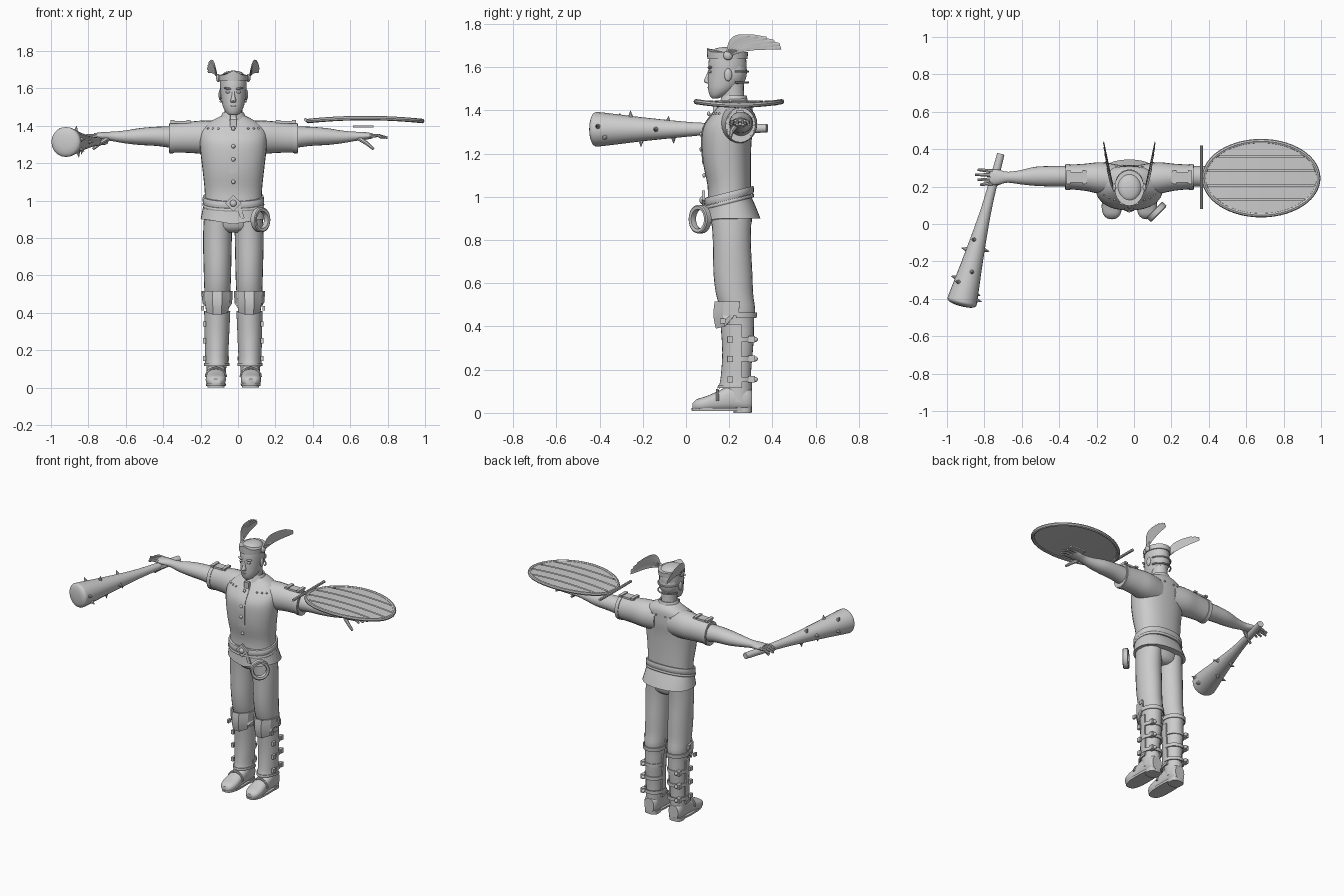
import bpy, bmesh, math
from math import sin, cos, pi, radians
from mathutils import Vector, Matrix

cube = bpy.data.objects.get("Cube")
if cube:
    bpy.data.objects.remove(cube)

GREY = (0.6, 0.6, 0.6, 1)
mat = bpy.data.materials.new("plain grey")
mat.use_nodes = True
mat.diffuse_color = GREY
mat.node_tree.nodes["Principled BSDF"].inputs["Base Color"].default_value = GREY
CX = -0.025  # body centre line


def finish(name, bm, mirror=False, angle=40):
    bmesh.ops.recalc_face_normals(bm, faces=bm.faces)
    me = bpy.data.meshes.new(name)
    bm.to_mesh(me)
    bm.free()
    me.polygons.foreach_set("use_smooth", [True] * len(me.polygons))
    me.set_sharp_from_angle(angle=radians(angle))
    me.materials.append(mat)
    ob = bpy.data.objects.new(name, me)
    ob.location.x = CX
    bpy.context.collection.objects.link(ob)
    if mirror:
        ob.modifiers.new("mirror", 'MIRROR').use_mirror_merge = False
    return ob


def spline(rows, steps):
    """Catmull-Rom interpolation between rows of numbers."""
    out = []
    for i in range(len(rows) - 1):
        a, b, c, d = (rows[max(i - 1, 0)], rows[i], rows[i + 1], rows[min(i + 2, len(rows) - 1)])
        for k in range(steps):
            t = k / steps
            out.append([q + 0.5 * t * (r - p + t * (2 * p - 5 * q + 4 * r - s + t * (3 * (q - r) + s - p)))
                        for p, q, r, s in zip(a, b, c, d)])
    return out + [list(rows[-1])]


def loft(name, axis, rings, n=24, arc=None, thick=0, pw=2, steps=3, mirror=False, warp=None, angle=40, grow=0):
    """Skin elliptical rings (position, u, v, radius u, radius v) along an axis."""
    bm = bmesh.new()
    a0, a1 = arc or (0, 360)
    count = n + 1 if arc else n
    loops = []
    for pos, u, v, ru, rv in spline(rings, steps):
        loop = []
        for k in range(count):
            a = radians(a0 + (a1 - a0) * k / n)
            c, s = cos(a), sin(a)
            p = [u + (ru + grow) * math.copysign(abs(c) ** (2 / pw), c),
                 v + (rv + grow) * math.copysign(abs(s) ** (2 / pw), s)]
            p.insert("xyz".index(axis), pos)
            loop.append(bm.verts.new(warp(*p) if warp else p))
        loops.append(loop)
    for lo, hi in zip(loops, loops[1:]):
        for k in range(n):
            j = (k + 1) % count
            bm.faces.new((lo[k], lo[j], hi[j], hi[k]))
    if not arc:
        bm.faces.new(loops[0])
        bm.faces.new(loops[-1])
    if thick:
        bmesh.ops.recalc_face_normals(bm, faces=bm.faces)
        bmesh.ops.solidify(bm, geom=bm.faces[:], thickness=thick)
    return finish(name, bm, mirror, angle)


def blobs(name, places, size, mirror=False, rot=None):
    """Small rounded lumps, one ellipsoid at each place."""
    bm = bmesh.new()
    for p in places:
        m = Matrix.Translation(p) @ (rot or Matrix()) @ Matrix.Diagonal((*size, 1))
        bmesh.ops.create_uvsphere(bm, u_segments=12, v_segments=8, radius=1, matrix=m)
    return finish(name, bm, mirror)


def boxes(name, places, size, mirror=False, rot=None):
    bm = bmesh.new()
    for p in places:
        m = Matrix.Translation(p) @ (rot or Matrix()) @ Matrix.Diagonal((*size, 1))
        bmesh.ops.create_cube(bm, size=1, matrix=m)
    return finish(name, bm, mirror)


def tube(name, paths, r, tip=1, cyclic=False, mirror=False):
    cu = bpy.data.curves.new(name, 'CURVE')
    cu.dimensions, cu.bevel_depth, cu.bevel_resolution, cu.use_fill_caps = '3D', r, 2, True
    for pts in paths:
        sp = cu.splines.new('POLY')
        sp.points.add(len(pts) - 1)
        for i, p in enumerate(pts):
            sp.points[i].co = (*p, 1)
            sp.points[i].radius = 1 + (tip - 1) * i / (len(pts) - 1)
        sp.use_cyclic_u = cyclic
    tmp = bpy.data.objects.new(name, cu)
    bm = bmesh.new()
    bm.from_mesh(bpy.data.meshes.new_from_object(tmp))
    bpy.data.objects.remove(tmp)
    return finish(name, bm, mirror)


# Shirt
TORSO = [(.97, 0, .2, .152, .1), (1.05, 0, .2, .153, .1), (1.15, 0, .19, .163, .11), (1.25, 0, .188, .175, .115),
         (1.32, 0, .195, .18, .115), (1.37, 0, .21, .175, .1), (1.41, 0, .225, .14, .083),
         (1.435, 0, .23, .1, .068), (1.455, 0, .225, .06, .055)]
loft("shirt", 'z', TORSO, n=32, pw=2.3)
loft("shirt_placket", 'z', TORSO[2:7], n=4, arc=(264, 276), thick=.004, grow=.004, pw=2.3)
loft("sleeve", 'x', [(.05, .235, 1.335, .08, .09), (.15, .245, 1.338, .085, .09), (.24, .25, 1.338, .072, .083),
                     (.345, .252, 1.333, .064, .076)], mirror=True)
loft("sleeve_cuff", 'x', [(.318, .252, 1.334, .07, .081), (.342, .252, 1.333, .07, .081)], steps=1, mirror=True)
loft("collar", 'z', [(1.425, 0, .222, .078, .07), (1.47, 0, .222, .057, .058)], arc=(-75, 255), thick=.008, steps=1)
boxes("collar_tab", [(0, .135, 1.41)], (.035, .02, .05))
boxes("shoulder_tab", [(.28, .25, 1.418)], (.11, .055, .012), mirror=True)
boxes("shoulder_tab_buckle", [(.24, .25, 1.424), (.325, .25, 1.424)], (.022, .07, .012), mirror=True)
blobs("shirt_buttons", [(0, .105, 1.385), (0, .07, 1.29), (0, .07, 1.22), (0, .084, 1.1)], (.011, .008, .011))
stud_angles = [30, 42, 54, 66, 78, 102, 114, 126, 138, 150, 218, 230, 242, 298, 310, 322]
blobs("shirt_studs", [(.17 * cos(radians(a)), .215 + .098 * sin(radians(a)), 1.385) for a in stud_angles], (.006,) * 3)


# Shirt skirt with a dipped front hem, and belts tilted up at the back
def hem(x, y, z):
    dip = max(0, .2 - y) * max(0, 1 - abs(x) / .17) * (1 - z) * 2.4
    return x, y, z - dip


def tilt(x, y, z):
    return x, y, z + (y - .2) * .25


loft("shirt_skirt", 'z', [(.9, 0, .217, .175, .128), (.95, 0, .21, .165, .115), (1.0, 0, .2, .155, .103)],
     n=32, pw=2.3, warp=hem)
for z, h, r in ((1.005, .018, .162), (.978, .008, .163)):
    loft("belt", 'z', [(z - h, 0, .2, r, r - .05), (z, 0, .2, r + .003, r - .047), (z + h, 0, .2, r, r - .05)],
         n=32, pw=2.3, warp=tilt)
boxes("belt_buckle", [(0, .082, .985)], (.062, .014, .062), rot=Matrix.Rotation(pi / 4, 4, 'Y'))
blobs("belt_buckle_boss", [(0, .074, .985)], (.018, .012, .018))
boxes("belt_tail", [(.035, .09, .945)], (.022, .008, .09), rot=Matrix.Rotation(-.35, 4, 'Y'))

# Hanging ring pouch
bm = bmesh.new()
section = [(.066, -.014), (.06, -.018), (.046, -.016), (.042, 0), (.046, .016), (.06, .018), (.066, .014)]
N = 28
grid = [[bm.verts.new((r * .92 * cos(2 * pi * k / N), d, r * sin(2 * pi * k / N))) for r, d in section] for k in range(N)]
for k in range(N):
    for j in range(len(section)):
        a, b = grid[k], grid[(k + 1) % N]
        i = (j + 1) % len(section)
        bm.faces.new((a[j], a[i], b[i], b[j]))
ring = finish("hip_ring", bm)
ring.location = (.12, .065, .897)
ring.rotation_euler.z = pi / 4

# Arms and hands
loft("arm", 'x', [(.3, .255, 1.335, .056, .06), (.4, .255, 1.343, .055, .052), (.5, .255, 1.342, .051, .045),
                  (.58, .25, 1.34, .038, .034), (.65, .25, 1.343, .029, .025), (.7, .25, 1.345, .04, .021),
                  (.745, .25, 1.346, .042, .014)], n=20, mirror=True)
tube("fingers", [[(.73, .25 + o, 1.346), (.775, .25 + o * 1.15, 1.348), (.825 - abs(o - .01) * .7, .25 + o * 1.25, 1.335)]
                 for o in (-.032, -.011, .011, .032)], .011, .6, mirror=True)
tube("thumb", [[(.67, .235, 1.335), (.715, .212, 1.305), (.75, .205, 1.275)]], .014, .55, mirror=True)

# Neck, head and face
loft("neck", 'z', [(1.41, 0, .225, .055, .055), (1.46, 0, .218, .048, .052), (1.54, 0, .212, .05, .055)], n=20)
loft("head", 'z', [(1.456, 0, .135, .02, .014), (1.47, 0, .148, .038, .038), (1.5, 0, .168, .055, .066),
                   (1.54, 0, .184, .064, .083), (1.58, 0, .19, .069, .087), (1.62, 0, .192, .071, .088),
                   (1.66, 0, .192, .068, .08), (1.686, 0, .19, .045, .055), (1.694, 0, .19, .012, .015)], n=28)
loft("nose", 'z', [(1.525, 0, .108, .013, .01), (1.534, 0, .102, .015, .02), (1.56, 0, .106, .009, .013),
                   (1.585, 0, .11, .008, .008)], n=12)
blobs("eye", [(.028, .112, 1.58)], (.014, .01, .007), mirror=True)
blobs("brow", [(.03, .111, 1.599)], (.022, .011, .006), mirror=True, rot=Matrix.Rotation(-.15, 4, 'Y'))
blobs("lips", [(0, .11, 1.506), (0, .112, 1.498)], (.02, .01, .005))
blobs("chin", [(0, .124, 1.472)], (.02, .014, .014))
blobs("ear", [(.07, .195, 1.565)], (.009, .018, .03), mirror=True)
blobs("back_hair", [(0, .215, 1.58)], (.068, .068, .085))
tube("hair_straps", [[(.07 * cos(radians(a)), .215 + .072 * sin(radians(a)), z) for a in range(10, 171, 16)]
                     for z in (1.53, 1.58)], .005)


def peak(x, y, z):
    return x, y, z + (.025 * max(0, 1 - abs(x) / .05) if y < .15 and z > 1.66 else 0)


loft("headband", 'z', [(1.638, 0, .192, .077, .093), (1.67, 0, .192, .079, .095)], n=32, steps=2, warp=peak)
blobs("headband_side_disc", [(.08, .195, 1.655)], (.012, .022, .022), mirror=True)

# Feather fans on the headband, each leaf a thin arched blade
bm = bmesh.new()
for i, (ty, tz) in enumerate([(.44, 1.69), (.435, 1.705), (.41, 1.72), (.375, 1.735), (.335, 1.743), (.295, 1.747)]):
    root, tip = Vector((.08, .185, 1.645)), Vector((.085 + (ty - .2) * .25, ty, tz))
    side = (tip - root).cross(Vector((1, 0, 0))).normalized()
    if side.z < 0:
        side.negate()
    rows = []
    for k in range(9):
        t = k / 8
        mid = root.lerp(tip, t) + side * (.03 * sin(pi * t)) + Vector((.004 * i - .01, 0, 0)) * t
        w = .003 + .017 * sin(pi * min(1, t ** 1.3 * .92))
        rows.append([bm.verts.new(mid + side * w * q + Vector((.003 * (1 - q * q), 0, 0))) for q in (-1, 0, 1)])
    for a, b in zip(rows, rows[1:]):
        for j in (0, 1):
            bm.faces.new((a[j], a[j + 1], b[j + 1], b[j]))
bmesh.ops.solidify(bm, geom=bm.faces[:], thickness=.004)
finish("feather_fan", bm, mirror=True, angle=25)

# Trousers
loft("trouser_seat", 'z', [(.83, 0, .21, .06, .06), (.86, 0, .21, .13, .09), (.95, 0, .21, .15, .1)])
loft("trouser_leg", 'z', [(.93, .08, .21, .076, .095), (.8, .085, .212, .077, .088), (.65, .085, .217, .074, .09),
                          (.55, .085, .225, .071, .086), (.48, .086, .24, .067, .08), (.43, .087, .245, .06, .07),
                          (.33, .088, .247, .058, .066), (.2, .09, .242, .052, .06), (.1, .09, .242, .05, .058)],
     mirror=True)

# Shin guards, knee plates, straps and buckles
loft("shin_guard", 'z', [(.12, .089, .25, .064, .1), (.16, .089, .25, .062, .09), (.28, .088, .25, .066, .082),
                         (.41, .086, .25, .07, .09)], n=14, arc=(175, 365), thick=.008, mirror=True)
loft("shin_guard_rim", 'z', [(.115, .089, .25, .068, .104), (.13, .089, .25, .068, .102)], n=14,
     arc=(175, 365), thick=.008, steps=1, mirror=True)


def round_lower(x, y, z):
    return x, y, z + (max(0, y - .17) * 1.1 if z < .42 else 0)


loft("knee_plate", 'z', [(.39, .086, .245, .071, .112), (.45, .086, .245, .079, .125), (.515, .086, .245, .083, .118)],
     n=5, arc=(180, 360), thick=.009, steps=2, mirror=True, warp=round_lower, angle=15)
boxes("knee_plate_stud", [(.163, .17, .425), (.163, .235, .5)], (.012, .024, .024), mirror=True)
STRAPS = (.155, .25, .34)
for z in STRAPS:
    loft("leg_strap", 'z', [(z - .011, .089, .25, .066, .068), (z + .011, .089, .25, .066, .068)],
         n=20, arc=(-15, 195), thick=.008, steps=1, mirror=True)
boxes("strap_buckle", [(.153, .205, z) for z in STRAPS], (.016, .026, .028), mirror=True)
boxes("strap_loop", [(.135, .305, z) for z in STRAPS], (.025, .03, .03), mirror=True)
blobs("strap_end", [(.125, .32, z) for z in STRAPS], (.012, .013, .012), mirror=True)
loft("knee_strap", 'z', [(.44, .087, .245, .072, .082), (.465, .087, .245, .074, .084)], n=20, arc=(-10, 190),
     thick=.006, steps=1, mirror=True)

# Boots
loft("boot", 'y', [(.305, .092, .06, .035, .045), (.28, .092, .065, .047, .056), (.21, .092, .07, .05, .06),
                   (.15, .093, .055, .05, .046), (.09, .094, .042, .054, .034), (.05, .094, .036, .045, .027),
                   (.03, .094, .03, .025, .015)], pw=2.6, mirror=True)
loft("boot_shaft", 'z', [(.05, .092, .243, .05, .06), (.14, .09, .242, .055, .064)], mirror=True)
loft("boot_sole", 'z', [(.008, .093, .165, .052, .138), (.022, .093, .165, .054, .14)], pw=2.8, steps=1, mirror=True)
loft("boot_heel", 'z', [(0, .092, .262, .045, .042), (.025, .092, .262, .047, .044)], pw=3, steps=1, mirror=True)
tube("boot_strap", [[(.093 - .053 * cos(a), .145, .055 + .05 * sin(a)) for a in [pi * k / 10 for k in range(11)]]],
     .007, mirror=True)

# Spiked club, built along -y and swung outward
CLUB = [(0, 0, .005, .02, .02), (-.25, 0, .002, .026, .026), (-.4, 0, 0, .036, .036), (-.6, 0, 0, .056, .056),
        (-.72, 0, 0, .07, .07), (-.8, 0, 0, .079, .079), (-.825, 0, 0, .077, .077), (-.838, 0, 0, .05, .05),
        (-.842, 0, 0, .01, .01)]
club = loft("club", 'y', CLUB, n=20, angle=70)
bm = bmesh.new()
for d, r, a in ((.45, .04, 260), (.52, .047, 0), (.54, .05, 180), (.6, .056, 280), (.65, .061, 80),
                (.7, .067, 190), (.79, .077, 10), (.76, .074, 330), (.48, .043, 120), (.72, .07, 130)):
    a = radians(a)
    out = Vector((cos(a), 0, sin(a)))
    m = Matrix.Translation(out * (r + .01) + Vector((0, -d, 0))) @ out.to_track_quat('Z', 'Y').to_matrix().to_4x4()
    bmesh.ops.create_cone(bm, cap_ends=True, segments=8, radius1=.014, radius2=.001, depth=.034, matrix=m)
spikes = finish("club_spikes", bm)
for ob in (club, spikes):
    ob.location = (-.712, .375, 1.313)
    ob.rotation_euler.z = -.257

# Shield of bowed planks with a rim, grip and cross rod
SX, SY, RX, RY = .705, .245, .305, .198


def bow(x, y, z=0):
    return Vector((SX + x, SY + y, 1.425 + z + .016 * (1 - (x / RX) ** 2)))


def plank(bm, y0, y1, z, rows=8, cols=24):
    grid = []
    for i in range(rows + 1):
        y = y0 + (y1 - y0) * i / rows
        half = RX * math.sqrt(max(.0004, 1 - (y / RY) ** 2))
        grid.append([bm.verts.new(bow(half * (2 * k / cols - 1), y, z)) for k in range(cols + 1)])
    for a, b in zip(grid, grid[1:]):
        for k in range(cols):
            bm.faces.new((a[k], a[k + 1], b[k + 1], b[k]))


for name, z, edges, gap in (("shield_back", -.004, [-RY, RY], 0),
                            ("shield_planks", .006, [-RY, -.115, -.04, .04, .115, RY], .003)):
    bm = bmesh.new()
    for lo, hi in zip(edges, edges[1:]):
        plank(bm, lo + gap, hi - gap, z, rows=24 if gap == 0 else 8)
    bmesh.ops.solidify(bm, geom=bm.faces[:], thickness=.006)
    finish(name, bm)
tube("shield_rim", [[bow(RX * cos(a), RY * sin(a)) for a in [2 * pi * k / 56 for k in range(56)]]], .012, cyclic=True)
boxes("shield_grip", [(.695, .25, 1.395)], (.11, .035, .01))
tube("shield_rod", [[(.386, .08, 1.432), (.386, .25, 1.432), (.386, .42, 1.432)]], .009)
